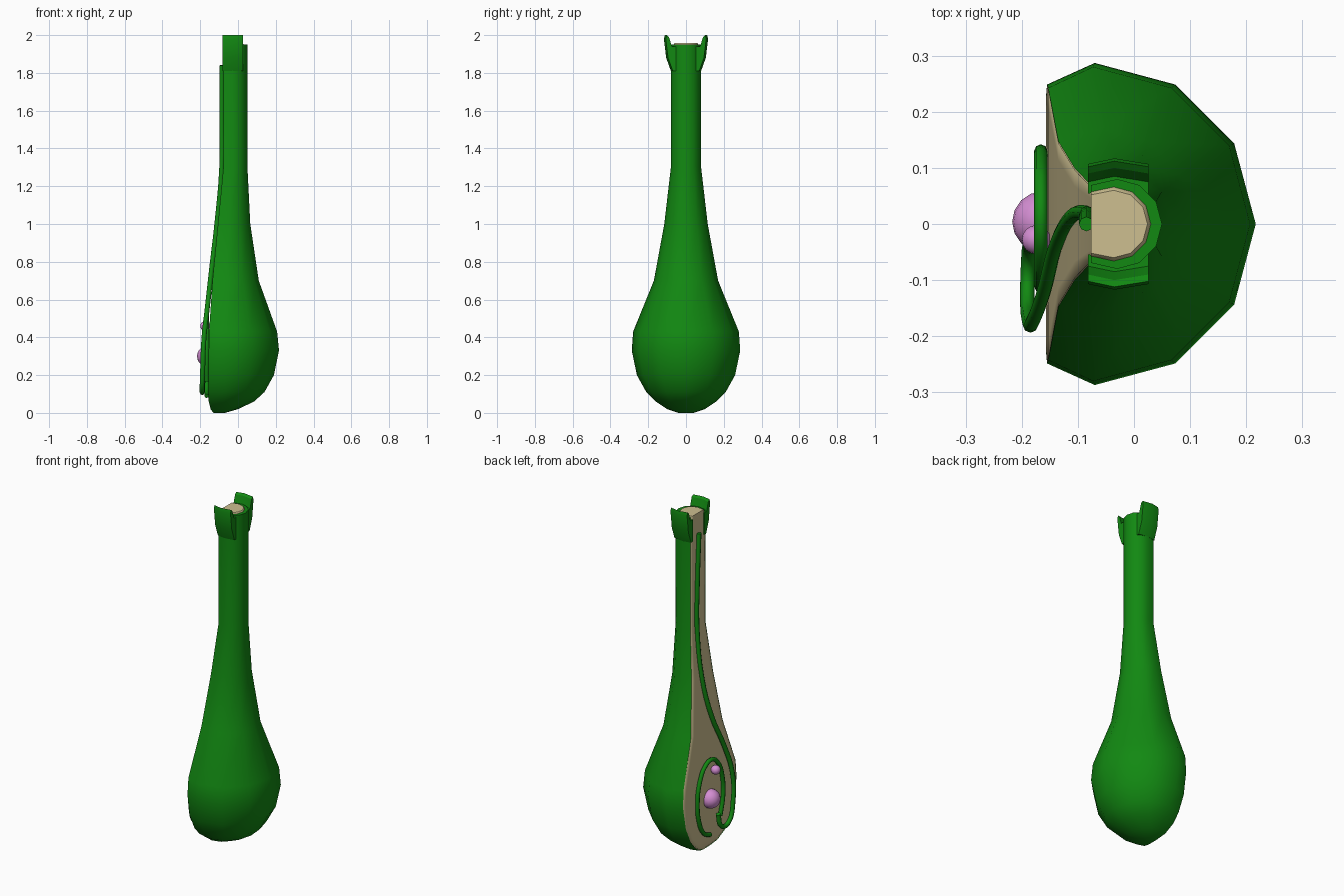
import bpy, bmesh
from math import sin, cos, radians

cube = bpy.data.objects.get("Cube")
if cube:
    bpy.data.objects.remove(cube)


def material(name, rgb):
    m = bpy.data.materials.new(name)
    m.use_nodes = True
    color = (*rgb, 1)
    m.diffuse_color = color
    bsdf = m.node_tree.nodes["Principled BSDF"]
    bsdf.inputs["Base Color"].default_value = color
    bsdf.inputs["Roughness"].default_value = 0.8
    return m


GREEN = material("leaf green", (0.006, 0.25, 0.006))
TAN = material("pale tan", (0.61, 0.52, 0.28))
PINK = material("soft pink", (0.66, 0.27, 0.65))

# Flask profile: height, axis x, radius, x of the cut plane
RINGS = [
    (0.0, -0.11, 0.04, -0.13), (0.02, -0.1, 0.1, -0.145),
    (0.06, -0.075, 0.16, -0.155), (0.11, -0.07, 0.21, -0.157),
    (0.2, -0.07, 0.26, -0.157), (0.33, -0.07, 0.287, -0.155),
    (0.43, -0.073, 0.28, -0.153), (0.7, -0.06, 0.17, -0.135),
    (1.0, -0.05, 0.115, -0.106), (1.3, -0.03, 0.08, -0.077),
    (1.8, -0.03, 0.08, -0.077), (1.95, -0.03, 0.08, -0.077),
]
NECK_MOUTH = (1.95, -0.036, 0.066, -0.077)
MOUTH_TOP = (1.957, -0.036, 0.06, -0.077)


def arc(ring):
    """Two thirds of a twelve-sided ring, ending on the cut plane."""
    z, cx, r, cut = ring
    pts = []
    for a in range(-120, 121, 30):
        x = cut if abs(a) == 120 else cx + r * cos(radians(a))
        pts.append((x, r * sin(radians(a)), z))
    return pts


def loft(name, loops, mat, closed, smooth_angle):
    """Skin a stack of point loops, capping the ends of closed ones."""
    bm = bmesh.new()
    rows = [[bm.verts.new(p) for p in loop] for loop in loops]
    n = len(rows[0])
    for low, high in zip(rows, rows[1:]):
        for i in range(n if closed else n - 1):
            j = (i + 1) % n
            bm.faces.new((low[i], low[j], high[j], high[i]))
    bm.faces.new(rows[0][::-1])
    if closed:
        bm.faces.new(rows[-1])
        bmesh.ops.recalc_face_normals(bm, faces=bm.faces)
    mesh = bpy.data.meshes.new(name)
    bm.to_mesh(mesh)
    bm.free()
    mesh.materials.append(mat)
    obj = bpy.data.objects.new(name, mesh)
    bpy.context.collection.objects.link(obj)
    if smooth_angle:
        bpy.ops.object.select_all(action='DESELECT')
        obj.select_set(True)
        bpy.context.view_layer.objects.active = obj
        bpy.ops.object.shade_smooth_by_angle(angle=radians(smooth_angle))
    return obj


# Green outer wall, folded in at the mouth
loft("outer_wall", [arc(r) for r in RINGS + [NECK_MOUTH]], GREEN, False, 40)

# Tan filling with a softened border along its cut face
core_loops = []
for z, cx, r, cut in RINGS[:-1]:
    core_loops.append(arc((z + 0.003, cx, r - 0.004, cut)))
core_loops += [arc(NECK_MOUTH), arc(MOUTH_TOP)]
for loop in core_loops:
    x, y, z = loop[-1]
    inner = max(y - 0.03, y * 0.7)
    loop += [(x, inner, z), (x, -inner, z)]
core = loft("inner_filling", core_loops, TAN, True, 180)
core.data.polygons[-1].use_smooth = False

# Two flared lips at the mouth, slightly bowed
LIP = [(0.064, 1.81), (0.08, 1.81), (0.105, 1.88), (0.117, 1.98),
       (0.112, 2.0), (0.1, 1.99), (0.085, 1.94), (0.064, 1.94)]
for side, label in ((1, "back"), (-1, "front")):
    slices = [[(x, side * (y - bow), z) for y, z in LIP]
              for x, bow in ((-0.082, 0.01), (-0.035, 0), (0.026, 0.01))]
    loft(label + "_lip", slices, GREEN, True, 30)


def tube(name, points, radius):
    curve = bpy.data.curves.new(name, 'CURVE')
    curve.dimensions = '3D'
    curve.bevel_depth = radius
    curve.bevel_resolution = 2
    curve.resolution_u = 4
    curve.use_fill_caps = True
    spline = curve.splines.new('BEZIER')
    spline.bezier_points.add(len(points) - 1)
    for bp, p in zip(spline.bezier_points, points):
        bp.co = p
        bp.handle_left_type = bp.handle_right_type = 'AUTO'
    curve.materials.append(GREEN)
    obj = bpy.data.objects.new(name, curve)
    bpy.context.collection.objects.link(obj)


# Long tube running down the cut face and hooking up at the bottom
tube("long_tube", [
    (-0.085, 0.0, 1.84), (-0.085, 0.015, 1.55), (-0.086, 0.02, 1.3),
    (-0.112, 0.012, 1.0), (-0.14, -0.04, 0.76), (-0.162, -0.125, 0.56),
    (-0.18, -0.172, 0.4), (-0.187, -0.172, 0.23), (-0.19, -0.12, 0.115),
    (-0.188, -0.06, 0.12), (-0.185, -0.035, 0.2)], 0.013)

# Open oval loop around the two beads
oval = []
for a in range(-40, 271, 31):
    oval.append((-0.166, 0.01 + -0.12 * cos(radians(a)),
                 0.31 + 0.22 * sin(radians(a))))
tube("oval_loop", oval, 0.012)


def bead(name, location, radius):
    bpy.ops.mesh.primitive_uv_sphere_add(
        segments=16, ring_count=10, radius=radius, location=location)
    obj = bpy.context.object
    obj.name = name
    obj.data.materials.append(PINK)
    bpy.ops.object.shade_smooth()


bead("large_bead", (-0.163, 0.004, 0.3), 0.054)
bead("small_bead", (-0.174, -0.028, 0.46), 0.026)
